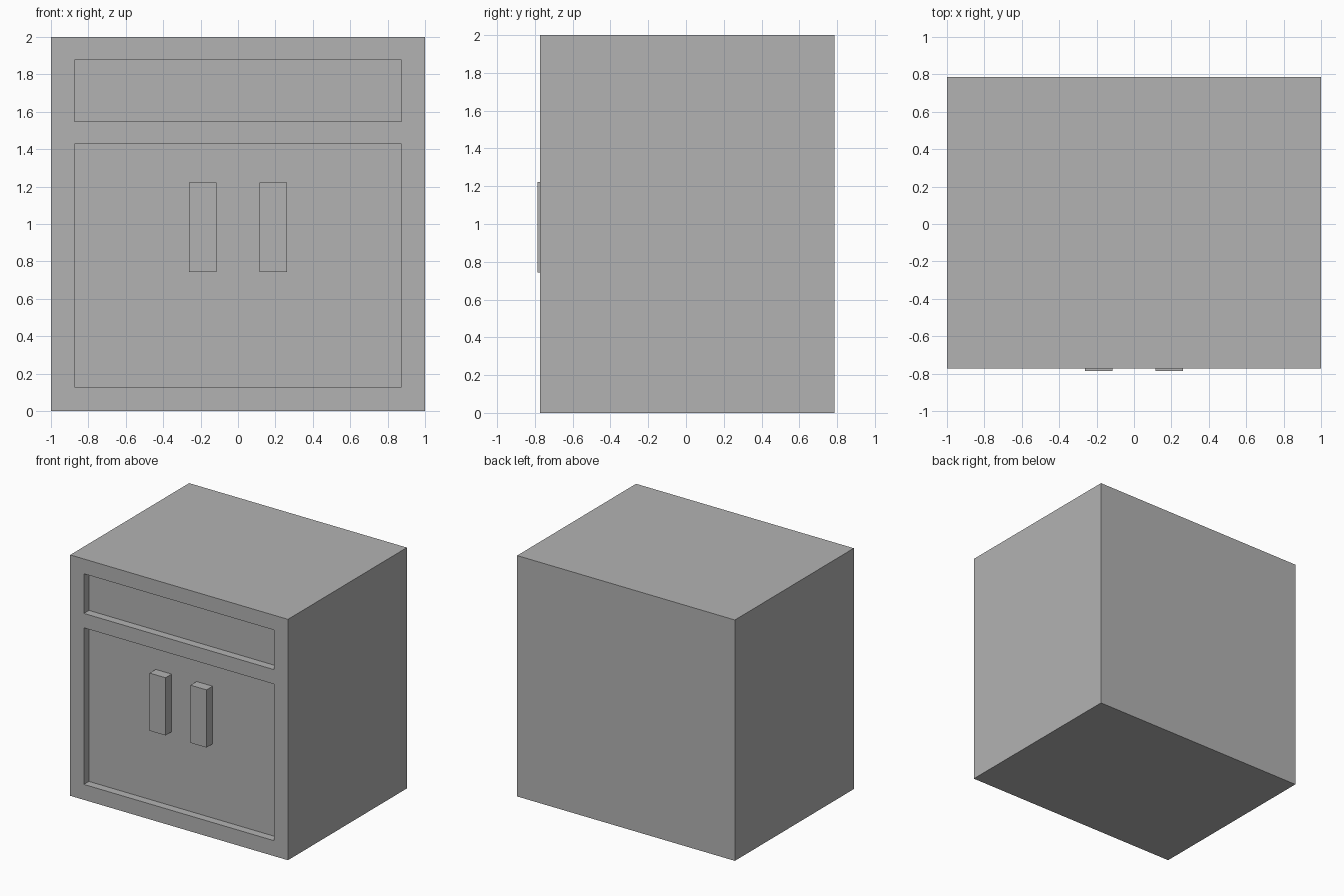
import bpy
import bmesh
from mathutils import Matrix, Vector

cube = bpy.data.objects.get("Cube")
if cube:
    bpy.data.objects.remove(cube, do_unlink=True)

FRONT, BACK = -0.773, 0.787
PANEL_Y = FRONT + 0.066
PANEL_X = 0.874
DOOR_Z = (0.128, 1.428)
DRAWER_Z = (1.548, 1.877)

grey = bpy.data.materials.new("plain grey")
grey.use_nodes = True
colour = (0.45, 0.45, 0.45, 1)
grey.diffuse_color = colour
grey.node_tree.nodes["Principled BSDF"].inputs["Base Color"].default_value = colour


def box_mesh(low, high):
    low, high = Vector(low), Vector(high)
    bm = bmesh.new()
    place = Matrix.Translation((low + high) / 2) @ Matrix.Diagonal((*(high - low), 1))
    bmesh.ops.create_cube(bm, size=1, matrix=place)
    return bm


def add_object(name, bm):
    bmesh.ops.recalc_face_normals(bm, faces=bm.faces[:])
    mesh = bpy.data.meshes.new(name)
    bm.to_mesh(mesh)
    bm.free()
    mesh.materials.append(grey)
    obj = bpy.data.objects.new(name, mesh)
    bpy.context.collection.objects.link(obj)


def front_faces(bm):
    return [f for f in bm.faces if abs(f.calc_center_median().y - FRONT) < 0.001]


# Cabinet body: cut the front face along the frame lines
body = box_mesh((-1, FRONT, 0), (1, BACK, 2))
cuts = [((x, 0, 0), (1, 0, 0)) for x in (-PANEL_X, PANEL_X)]
cuts += [((0, 0, z), (0, 0, 1)) for z in DOOR_Z + DRAWER_Z]
for point, normal in cuts:
    faces = front_faces(body)
    edges = {e for f in faces for e in f.edges}
    bmesh.ops.bisect_plane(body, geom=faces + list(edges), plane_co=point, plane_no=normal)

# Recessed door and drawer panels
for bottom, top in (DOOR_Z, DRAWER_Z):
    panel = []
    for f in front_faces(body):
        c = f.calc_center_median()
        if abs(c.x) < PANEL_X and bottom < c.z < top:
            panel.append(f)
    new = bmesh.ops.extrude_face_region(body, geom=panel)["geom"]
    verts = [v for v in new if isinstance(v, bmesh.types.BMVert)]
    bmesh.ops.translate(body, verts=verts, vec=(0, PANEL_Y - FRONT, 0))
    bmesh.ops.delete(body, geom=[f for f in panel if f.is_valid], context="FACES_ONLY")
add_object("cabinet_body", body)

# Pair of door handles
for name, x in (("right_handle", -0.188), ("left_handle", 0.188)):
    add_object(name, box_mesh((x - 0.073, -0.787, 0.743), (x + 0.073, PANEL_Y, 1.222)))
